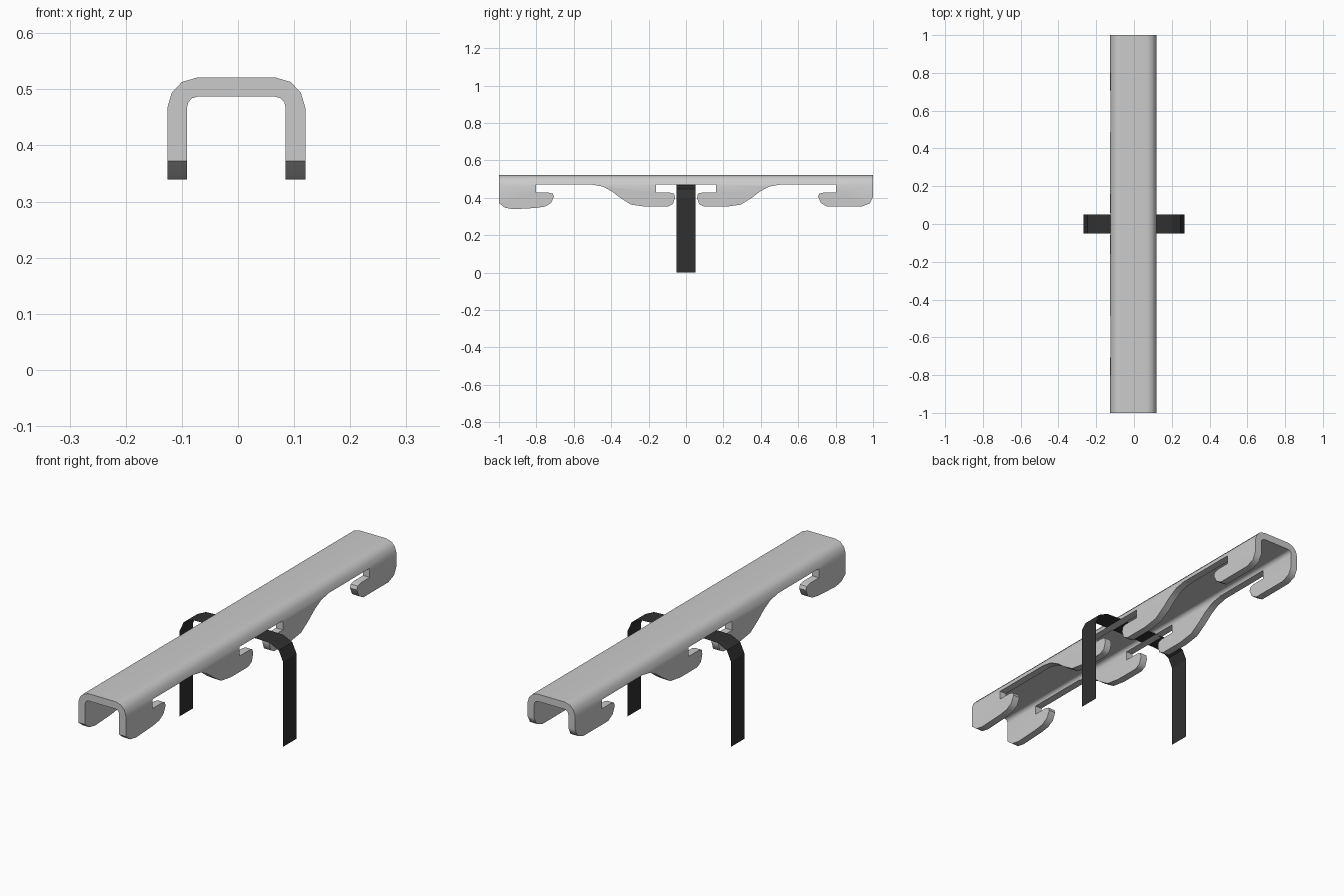
import bpy, bmesh
from math import radians
from mathutils import Vector

if "Cube" in bpy.data.objects:
    bpy.data.objects.remove(bpy.data.objects["Cube"])


def new_object(name, bm):
    mesh = bpy.data.meshes.new(name)
    bm.to_mesh(mesh)
    bm.free()
    obj = bpy.data.objects.new(name, mesh)
    bpy.context.collection.objects.link(obj)
    return obj


def extrude_outline(name, points, depth):
    """Closed solid from an outline of 3D points, pushed along depth."""
    bm = bmesh.new()
    face = bm.faces.new([bm.verts.new(p) for p in points])
    ext = bmesh.ops.extrude_face_region(bm, geom=[face])
    verts = [g for g in ext["geom"] if isinstance(g, bmesh.types.BMVert)]
    bmesh.ops.translate(bm, verts=verts, vec=Vector(depth))
    bmesh.ops.recalc_face_normals(bm, faces=bm.faces)
    return new_object(name, bm)


def mirrored(half, centre=0.0):
    return half + [(2 * centre - a, b) for a, b in reversed(half)]


# channel: U cross-section (x, z), left half mirrored
CX = -0.003
outer = mirrored([(-0.126, 0.30), (-0.126, 0.467), (-0.118, 0.494),
                  (-0.100, 0.513), (-0.073, 0.521)], CX)
inner = mirrored([(-0.091, 0.30), (-0.091, 0.467), (-0.0885, 0.477),
                  (-0.082, 0.484), (-0.072, 0.487)], CX)
section = outer + inner[::-1]
channel = extrude_outline("hook_channel", [(x, -1.1, z) for x, z in section], (0, 2.2, 0))

# side silhouette (y, z): end hook and inner hook, seen from the side
inner_half = [(-0.706, 0.406), (-0.712, 0.422), (-0.735, 0.428), (-0.802, 0.428),
              (-0.802, 0.47), (-0.50, 0.47), (-0.444, 0.46), (-0.396, 0.434),
              (-0.353, 0.401), (-0.295, 0.364), (-0.22, 0.353), (-0.096, 0.353),
              (-0.070, 0.367), (-0.059, 0.40), (-0.064, 0.422), (-0.085, 0.428),
              (-0.16, 0.428), (-0.16, 0.47)]
left_end = [(-1, 0.6), (-1, 0.372), (-0.968, 0.347), (-0.925, 0.339),
            (-0.80, 0.346), (-0.754, 0.353), (-0.722, 0.372)]
right_end = [(0.722, 0.372), (0.754, 0.353), (0.94, 0.353), (0.982, 0.37),
             (1, 0.405), (1, 0.6)]
silhouette = left_end + mirrored(inner_half) + right_end
cutter = extrude_outline("side_cutter", [(-0.4, y, z) for y, z in silhouette], (0.8, 0, 0))
cutter.hide_render = True

# cut both channel walls to the hook silhouette
mod = channel.modifiers.new("hooks", "BOOLEAN")
mod.operation = "INTERSECT"
mod.solver = "EXACT"
mod.object = cutter
bpy.context.view_layer.objects.active = channel
channel.select_set(True)
bpy.ops.object.modifier_apply(modifier=mod.name)
bpy.data.objects.remove(cutter, do_unlink=True)
bpy.ops.object.shade_smooth_by_angle(angle=radians(45))
channel.modifiers.new("weighted_normals", "WEIGHTED_NORMAL").keep_sharp = True

# strap: thin sheet bent over and hanging down on both sides
path = mirrored([(-0.267, 0), (-0.267, 0.40), (-0.246, 0.446), (-0.20, 0.468), (-0.15, 0.47)])
bm = bmesh.new()
rows = [[bm.verts.new((x, y, z)) for y in (-0.05, 0.05)] for x, z in path]
for a, b in zip(rows, rows[1:]):
    bm.faces.new((a[0], b[0], b[1], a[1]))
strap = new_object("strap", bm)
black = bpy.data.materials.new("black_strap")
black.diffuse_color = (0.03, 0.03, 0.03, 1)
black.use_nodes = True
black.node_tree.nodes["Principled BSDF"].inputs["Base Color"].default_value = black.diffuse_color
strap.data.materials.append(black)
